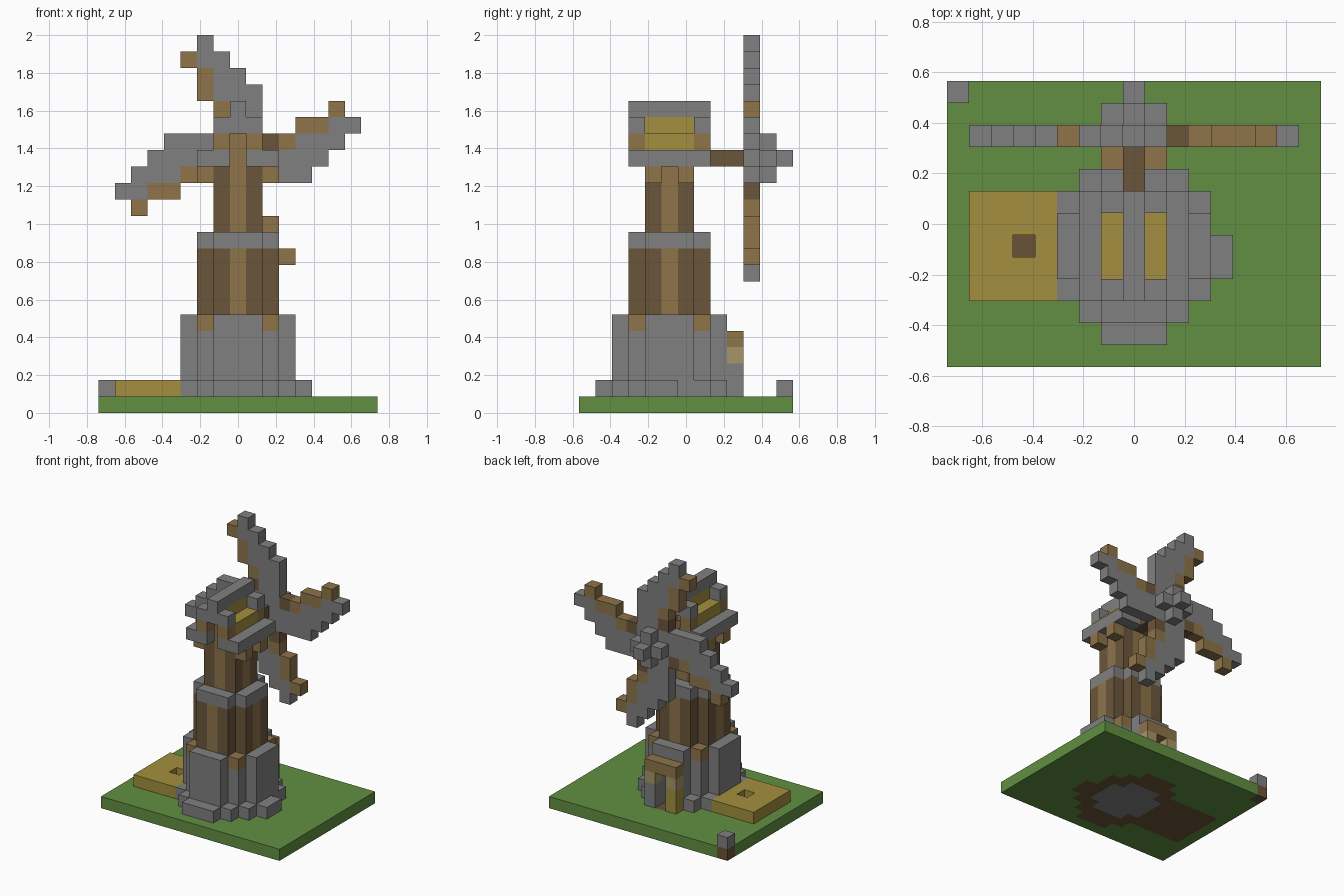
import bpy
import bmesh
from mathutils import Vector

if "Cube" in bpy.data.objects:
    bpy.data.objects.remove(bpy.data.objects["Cube"], do_unlink=True)

U = 2 / 23  # edge of one block
PALETTE = {
    "stone": (128, 128, 128), "grass": (97, 143, 65), "straw": (163, 143, 63),
    "wood": (142, 116, 74), "dark_wood": (107, 86, 58), "dirt": (106, 82, 55),
    "pale_wood": (166, 149, 105),
}


def linear(c):
    c /= 255
    return c / 12.92 if c <= 0.04045 else ((c + 0.055) / 1.055) ** 2.4


materials = {}
for name, rgb in PALETTE.items():
    mat = bpy.data.materials.new(name)
    mat.use_nodes = True
    colour = [linear(c) for c in rgb] + [1]
    mat.diffuse_color = colour
    mat.node_tree.nodes["Principled BSDF"].inputs["Base Color"].default_value = colour
    materials[name] = mat

# Block grid: (x, y, z) -> (part, colour), with the tower axis at x = y = 0
grid = {}


def span(a, b):
    return range(a, b + 1)


def put(part, colour, cells):
    for cell in cells:
        grid[cell] = (part, colour)


def box(part, colour, xs, ys, zs):
    put(part, colour, [(x, y, z) for x in span(*xs) for y in span(*ys) for z in span(*zs)])


def octagon(part, colour, r, reach, zs):
    put(part, colour, [(x, y, z) for x in span(-r, r) for y in span(-r, r)
                       for z in span(*zs) if abs(x) + abs(y) <= reach])


def clear(xs, ys, zs):
    for x in span(*xs):
        for y in span(*ys):
            for z in span(*zs):
                grid.pop((x, y, z), None)


# Crop field with a planting hole, and a corner post
box("field", "straw", (-7, -4), (-2, 2), (1, 1))
box("corner_post", "stone", (-8, -8), (7, 7), (1, 1))

# Stone foot with low skirting stones and wooden corner caps
octagon("foot", "stone", 3, 5, (1, 1))
box("foot", "stone", (-1, 1), (-4, -4), (1, 1))
box("foot", "stone", (4, 4), (-1, 0), (1, 1))
octagon("foot", "stone", 3, 4, (2, 5))
put("foot", "wood", [(x, y, 5) for x in (-2, 2) for y in (-2, 2)])

# Doorway porch at the back
box("porch", "stone", (-1, 1), (4, 4), (1, 2))
box("porch", "straw", (-1, -1), (4, 4), (1, 2))
box("porch", "pale_wood", (-1, 1), (4, 4), (3, 3))
box("porch", "wood", (-1, 1), (4, 4), (4, 4))

# Ground slab: dirt under everything that stands on it, stone under the tower
footprint = [(x, y, 0) for (x, y, z) in grid if z == 1]
box("ground", "grass", (-8, 8), (-5, 7), (0, 0))
put("ground", "dirt", footprint)
octagon("ground", "stone", 2, 3, (0, 0))
clear((-5, -5), (0, 0), (1, 1))
clear((0, 0), (3, 4), (1, 3))

# Lower tower with light centre boards, and its stone band
octagon("lower_tower", "dark_wood", 2, 3, (6, 9))
box("lower_tower", "wood", (0, 0), (-2, 2), (6, 9))
box("lower_tower", "wood", (-2, 2), (0, 0), (6, 9))
octagon("stone_band", "stone", 2, 3, (10, 10))

# Upper tower with eave brackets
box("upper_tower", "dark_wood", (-1, 1), (-1, 1), (11, 14))
box("upper_tower", "wood", (0, 0), (-1, 1), (11, 16))
box("upper_tower", "wood", (-1, 1), (0, 0), (11, 14))
put("brackets", "wood", [(x, y, 14) for x in (-2, 2) for y in (-1, 1)])

# Cap: straw filling, stone eaves, gable ends and ridge
for x in (-1, 1):
    box("cap_filling", "straw", (x, x), (-1, 1), (15, 16))
    box("eaves", "stone", (2 * x, 2 * x), (-2, 2), (15, 15))
    for y in (-2, 2):
        put("eaves", "stone", [(x, y, 15)])
        put("gables", "wood", [(x, y, 16)])
        put("gables", "stone", [(x, y, 17), (0, y, 17)])
box("cap_filling", "straw", (0, 0), (-1, 1), (17, 17))
box("ridge", "stone", (0, 0), (-2, 2), (18, 18))

# Axle and hub
HUB = 15
box("axle", "dark_wood", (0, 0), (2, 4), (HUB, HUB))
box("hub", "stone", (-1, 1), (5, 5), (HUB - 1, HUB + 1))
box("hub", "stone", (-1, 1), (6, 6), (HUB, HUB))
box("hub", "stone", (0, 0), (6, 6), (HUB - 1, HUB + 1))
box("hub", "stone", (0, 0), (7, 7), (HUB, HUB))

# One sail by rows: distance from hub, spar block (None at the tip), cloth range
SAIL = [(2, -1, 0, 1), (3, -1, 0, 1), (4, -2, -1, 1),
        (5, -2, -1, 0), (6, -3, -2, -1), (7, None, -2, -2)]
for turn, part in enumerate(("sail_top", "sail_left", "sail_bottom", "sail_right")):
    for dist, spar, first, last in SAIL:
        row = [(x, "stone") for x in span(first, last)]
        if spar is not None:
            row.append((spar, "dark_wood" if dist == 2 else "wood"))
        for x, colour in row:
            a, b = x, dist
            for _ in range(turn):
                a, b = b, -a
            put(part, colour, [(a, 5, HUB + b)])


# Turn each part into one mesh of its exposed block faces
AXES = [Vector(v) for v in ((1, 0, 0), (0, 1, 0), (0, 0, 1))]


def build(part):
    bm = bmesh.new()
    corners = {}
    colours = sorted({c for p, c in grid.values() if p == part})

    def vert(p):
        key = tuple(round(2 * v) for v in p)
        if key not in corners:
            corners[key] = bm.verts.new(p * U)
        return corners[key]

    for cell, (owner, colour) in grid.items():
        if owner != part:
            continue
        centre = Vector(cell) + Vector((0, -1, 0.5))
        for i in range(3):
            for sign in (-1, 1):
                n = AXES[i] * sign
                if tuple(int(c + d) for c, d in zip(cell, n)) in grid:
                    continue
                s, t = AXES[(i + 1) % 3] / 2, AXES[(i + 2) % 3] * sign / 2
                mid = centre + n / 2
                face = bm.faces.new([vert(mid + o) for o in (-s - t, s - t, s + t, t - s)])
                face.material_index = colours.index(colour)
    mesh = bpy.data.meshes.new(part)
    bm.to_mesh(mesh)
    bm.free()
    for c in colours:
        mesh.materials.append(materials[c])
    bpy.context.collection.objects.link(bpy.data.objects.new(part, mesh))


for part in sorted({p for p, _ in grid.values()}):
    build(part)
